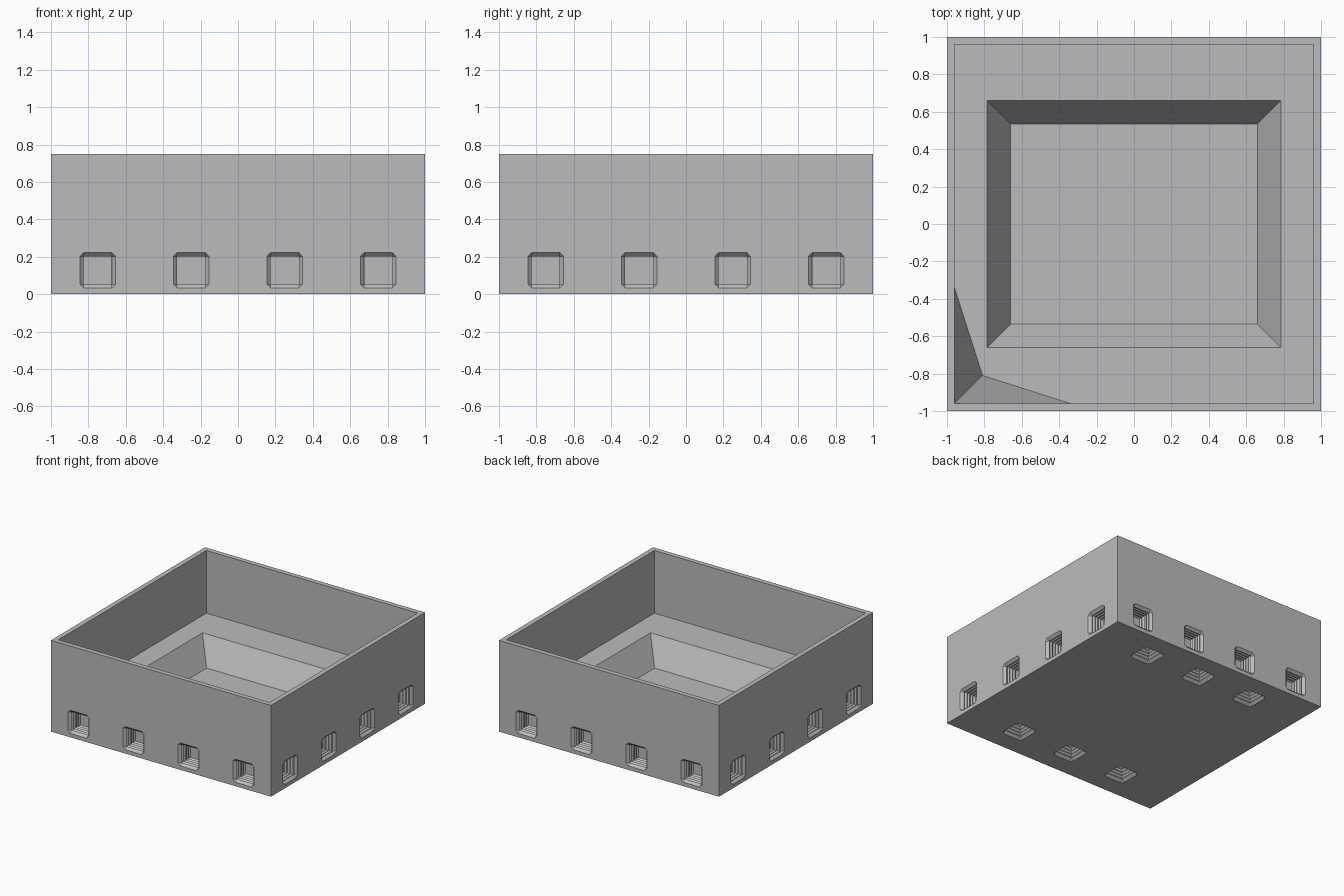
import bpy, bmesh, math
from mathutils import Matrix

old = bpy.data.objects.get("Cube")
if old:
    bpy.data.objects.remove(old, do_unlink=True)

# Single plain grey
grey = bpy.data.materials.new("plain grey")
grey.use_nodes = True
COLOUR = (0.5, 0.5, 0.5, 1)
grey.diffuse_color = COLOUR
grey.node_tree.nodes["Principled BSDF"].inputs["Base Color"].default_value = COLOUR


def make_object(name, bm):
    mesh = bpy.data.meshes.new(name)
    bm.to_mesh(mesh)
    bm.free()
    obj = bpy.data.objects.new(name, mesh)
    bpy.context.collection.objects.link(obj)
    mesh.materials.append(grey)
    return obj


def ring(bm, hx, hy, z):
    return [bm.verts.new((sx * hx, sy * hy, z))
            for sx, sy in ((-1, -1), (1, -1), (1, 1), (-1, 1))]


def bridge(bm, a, b):
    for i in range(4):
        j = (i + 1) % 4
        bm.faces.new((a[i], a[j], b[j], b[i]))


# Tray: outer walls, rim, inner floor and sloped recess as stacked rectangles
WALL, FLOOR, TOP = 0.96, 0.235, 0.75
bm = bmesh.new()
rings = [ring(bm, *r) for r in (
    (1, 1, 0), (1, 1, TOP), (WALL, WALL, TOP), (WALL, WALL, FLOOR),
    (0.785, 0.66, FLOOR), (0.66, 0.535, 0.026))]
for lower, upper in zip(rings, rings[1:]):
    bridge(bm, lower, upper)
bm.faces.new(reversed(rings[0]))
bm.faces.new(rings[-1])
bmesh.ops.recalc_face_normals(bm, faces=bm.faces)
tray = make_object("tray", bm)

# Socket cutter: flared mouth with clipped corners, then a ribbed square shaft
OUT, IN, RIB, PITCH, RIBS = 0.095, 0.075, 0.083, 0.028, 4


def add_socket(bm, matrix):
    start = len(bm.verts)
    shaft = [ring(bm, IN, IN, 0.02)]
    for i in range(RIBS):
        z = 0.02 + i * PITCH
        shaft.append(ring(bm, RIB, RIB, z + PITCH / 2))
        shaft.append(ring(bm, IN, IN, z + PITCH))
    for a, b in zip(shaft, shaft[1:]):
        bridge(bm, a, b)
    bm.faces.new(shaft[-1])
    # Mouth: two outer points beside each shaft corner, carried past the surface
    mouth, lip = [], []
    for v in shaft[0]:
        sx, sy = math.copysign(1, v.co.x), math.copysign(1, v.co.y)
        pair = [(sx * OUT, sy * IN), (sx * IN, sy * OUT)]
        if sx * sy > 0:
            order = pair
        else:
            order = pair[::-1]
        mouth += [bm.verts.new((x, y, 0)) for x, y in order]
        lip += [bm.verts.new((x, y, -0.02)) for x, y in order]
    for i in range(4):
        j = (i + 1) % 4
        a, b, c = mouth[2 * i], mouth[2 * i + 1], mouth[(2 * i + 2) % 8]
        bm.faces.new((a, b, shaft[0][i]))
        bm.faces.new((b, c, shaft[0][j], shaft[0][i]))
    for i in range(8):
        j = (i + 1) % 8
        bm.faces.new((lip[i], lip[j], mouth[j], mouth[i]))
    bm.faces.new(lip[::-1])
    bm.verts.ensure_lookup_table()
    bmesh.ops.transform(bm, matrix=matrix, verts=bm.verts[start:])


bm = bmesh.new()
# Four sockets on each side
for side in range(4):
    turn = Matrix.Rotation(side * math.pi / 2, 4, 'Z')
    for x in (-0.75, -0.25, 0.25, 0.75):
        add_socket(bm, turn @ Matrix.Translation((x, -1, 0.127))
                   @ Matrix.Rotation(-math.pi / 2, 4, 'X'))
# Three sockets along the front and back of the underside
for y in (-0.75, 0.75):
    for x in (-0.5, 0, 0.5):
        add_socket(bm, Matrix.Translation((x, y, 0)))
bmesh.ops.recalc_face_normals(bm, faces=bm.faces)
cutter = make_object("socket_cutter", bm)
cutter.hide_render = True
cutter.hide_set(True)

cut = tray.modifiers.new("sockets", 'BOOLEAN')
cut.operation = 'DIFFERENCE'
cut.solver = 'EXACT'
cut.object = cutter

# Corner gusset: two steep triangles meeting on a ridge from rim to floor
bm = bmesh.new()
peak = bm.verts.new((-WALL, -WALL, TOP))
foot = bm.verts.new((-0.81, -0.81, FLOOR))
along_x = bm.verts.new((-0.34, -WALL, FLOOR))
along_y = bm.verts.new((-WALL, -0.34, FLOOR))
bm.faces.new((peak, along_x, foot))
bm.faces.new((peak, foot, along_y))
bm.normal_update()
make_object("corner_gusset", bm)
